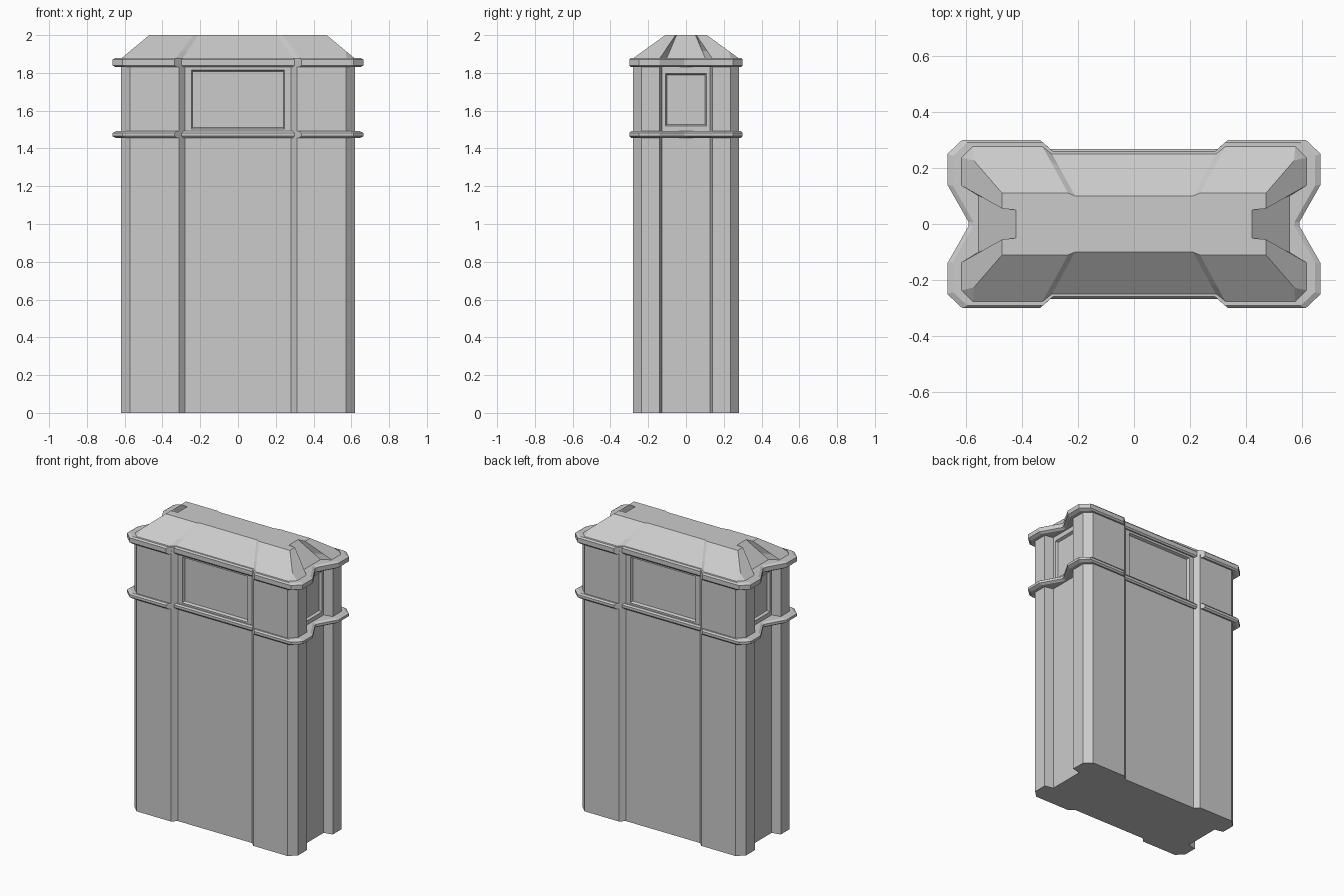
import bpy, bmesh

if "Cube" in bpy.data.objects:
    bpy.data.objects.remove(bpy.data.objects["Cube"])

# Quarter plans, from the notched end round to the recessed long side
BODY = [(.56, .127), (.62, .14), (.62, .235), (.572, .28), (.312, .28), (.28, .25)]
LEDGE = [(.59, .008), (.665, .14), (.665, .25), (.612, .30), (.335, .30), (.298, .267)]
ROOF_BASE = [(.56, .103), (.62, .14), (.62, .238), (.575, .283), (.33, .283), (.295, .255)]
ROOF_HIP = [(.56, .103), (.62, .14), (.62, .283), (.62, .283), (.33, .283), (.295, .255)]
ROOF_TOP = [(.42, .05), (.47, .055), (.47, .11), (.47, .11), (.235, .11), (.21, .10)]


def full_plan(quarter, s=1.0):
    q = [(x * s, y * s) for x, y in quarter]
    return (q + [(-x, y) for x, y in reversed(q)] +
            [(-x, -y) for x, y in q] + [(x, -y) for x, y in reversed(q)])


def loft(rings):
    """Skin a list of (quarter plan, scale, z) rings and cap both ends."""
    bm = bmesh.new()
    loops = [[bm.verts.new((x, y, z)) for x, y in full_plan(q, s)] for q, s, z in rings]
    n = len(loops[0])
    for a, b in zip(loops, loops[1:]):
        for i in range(n):
            j = (i + 1) % n
            bm.faces.new((a[i], a[j], b[j], b[i]))
    bm.faces.new(loops[0][::-1])
    bm.faces.new(loops[-1])
    bmesh.ops.remove_doubles(bm, verts=bm.verts, dist=1e-5)
    bmesh.ops.recalc_face_normals(bm, faces=bm.faces)
    return bm


def finish(bm, name):
    me = bpy.data.meshes.new(name)
    bm.to_mesh(me)
    bm.free()
    ob = bpy.data.objects.new(name, me)
    bpy.context.collection.objects.link(ob)
    return ob


def add_window(bm, face, axis, half, z0, z1):
    """Cut a bevelled recessed panel into a wall face; axis runs along the wall."""
    bmesh.ops.inset_individual(bm, faces=[face], thickness=.015)
    for v in face.verts:
        v.co[axis] = half if v.co[axis] > 0 else -half
        v.co.z = z1 if v.co.z > (z0 + z1) / 2 else z0
    bm.normal_update()
    bmesh.ops.inset_individual(bm, faces=[face], thickness=.01, depth=-.018)


# Lower body
finish(loft([(BODY, 1, 0), (BODY, 1, 1.475)]), "lower_body")

# Upper body with a window panel on each of the four sides
bm = loft([(BODY, 1, 1.475), (BODY, 1, 1.85)])
bm.normal_update()
walls = [f for f in bm.faces if len(f.verts) == 4]
ends = [f for f in walls if abs(f.calc_center_median().y) < .01]
sides = [f for f in walls if abs(f.calc_center_median().x) < .01]
for f in sides:
    add_window(bm, f, 0, .247, 1.503, 1.815)
for f in ends:
    add_window(bm, f, 1, .108, 1.52, 1.797)
finish(bm, "upper_body")

# Bevelled ledges
for name, z0, z1 in (("lower_ledge", 1.455, 1.492), ("upper_ledge", 1.83, 1.88)):
    finish(loft([(LEDGE, .97, z0), (LEDGE, 1, z0 + .01),
                 (LEDGE, 1, z1 - .01), (LEDGE, .97, z1)]), name)

# Hipped roof: the corner chamfer runs out into the hip part way up
t = .33
mid = [(a + (c - a) * t, b + (d - b) * t) for (a, b), (c, d) in zip(ROOF_HIP, ROOF_TOP)]
z_base = 1.875
finish(loft([(ROOF_BASE, 1, z_base), (mid, 1, z_base + (2 - z_base) * t),
             (ROOF_TOP, 1, 2)]), "roof")
